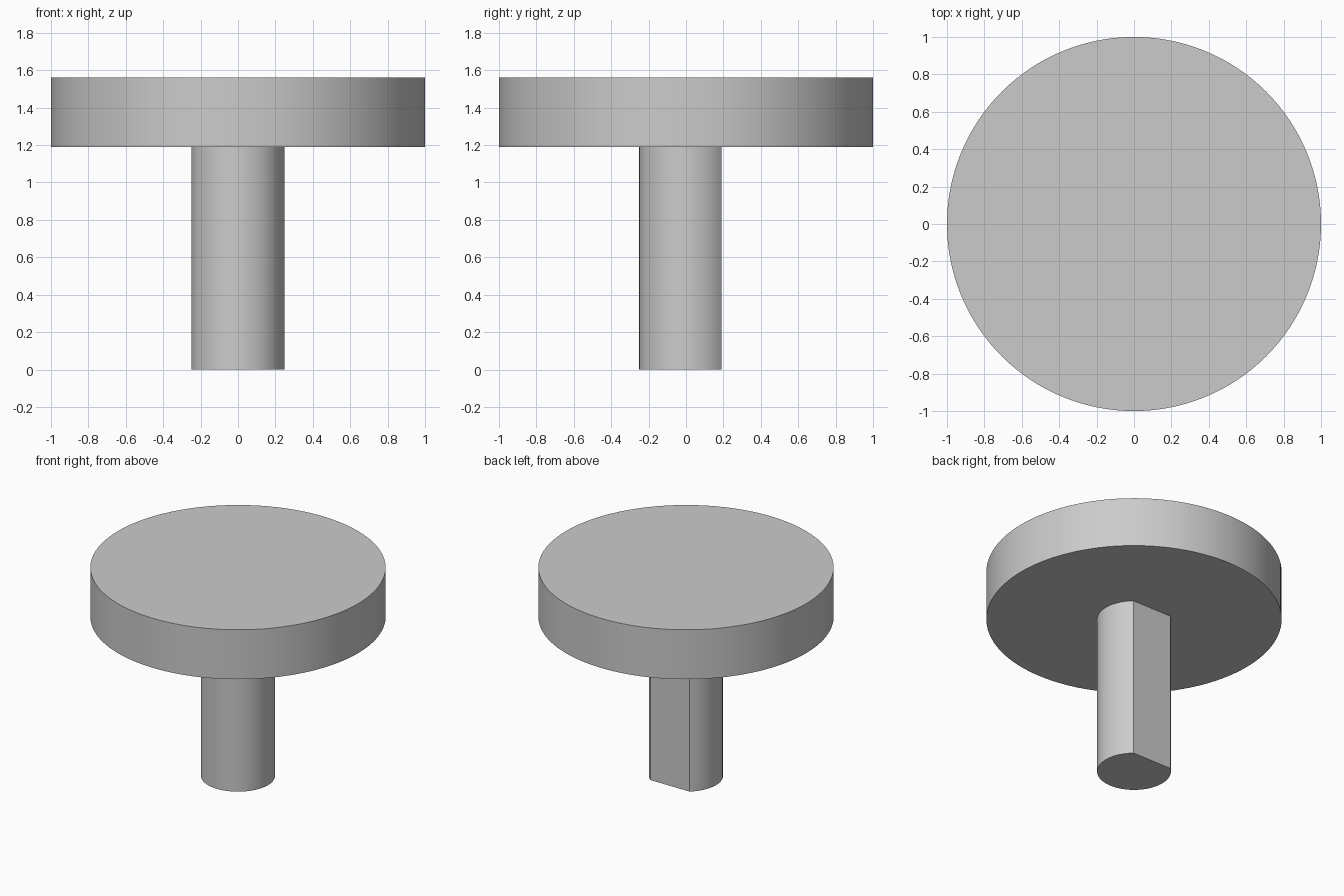
import bpy, bmesh, math

cube = bpy.data.objects.get("Cube")
if cube:
    bpy.data.objects.remove(cube, do_unlink=True)

GREY = (0.6, 0.6, 0.6, 1.0)
mat = bpy.data.materials.new("light grey")
mat.use_nodes = True
mat.diffuse_color = GREY
mat.node_tree.nodes["Principled BSDF"].inputs["Base Color"].default_value = GREY


def arc(radius, start, end, steps):
    """Points along a circular arc, from start to end angle."""
    angles = [start + (end - start) * i / steps for i in range(steps + 1)]
    return [(radius * math.cos(a), radius * math.sin(a)) for a in angles]


def extruded(name, outline, z0, z1):
    """Solid prism from a flat outline, smooth round the curve."""
    bm = bmesh.new()
    base = bm.faces.new([bm.verts.new((x, y, z0)) for x, y in outline])
    top = bmesh.ops.extrude_face_region(bm, geom=[base], use_keep_orig=True)
    verts = [v for v in top["geom"] if isinstance(v, bmesh.types.BMVert)]
    bmesh.ops.translate(bm, verts=verts, vec=(0, 0, z1 - z0))
    bmesh.ops.recalc_face_normals(bm, faces=bm.faces)
    mesh = bpy.data.meshes.new(name)
    bm.to_mesh(mesh)
    bm.free()
    mesh.materials.append(mat)
    obj = bpy.data.objects.new(name, mesh)
    bpy.context.collection.objects.link(obj)
    bpy.ops.object.select_all(action="DESELECT")
    obj.select_set(True)
    bpy.context.view_layer.objects.active = obj
    bpy.ops.object.shade_smooth_by_angle(angle=math.radians(25))
    return obj


# Round knob head
extruded("knob_disc", arc(1.0, 0, math.tau, 128)[:-1], 1.19, 1.56)

# Shaft with a flat along its back
SHAFT_R, FLAT_Y = 0.25, 0.19
flat = math.asin(FLAT_Y / SHAFT_R)
extruded("d_shaft", arc(SHAFT_R, math.pi - flat, math.tau + flat, 48), 0.0, 1.19)
